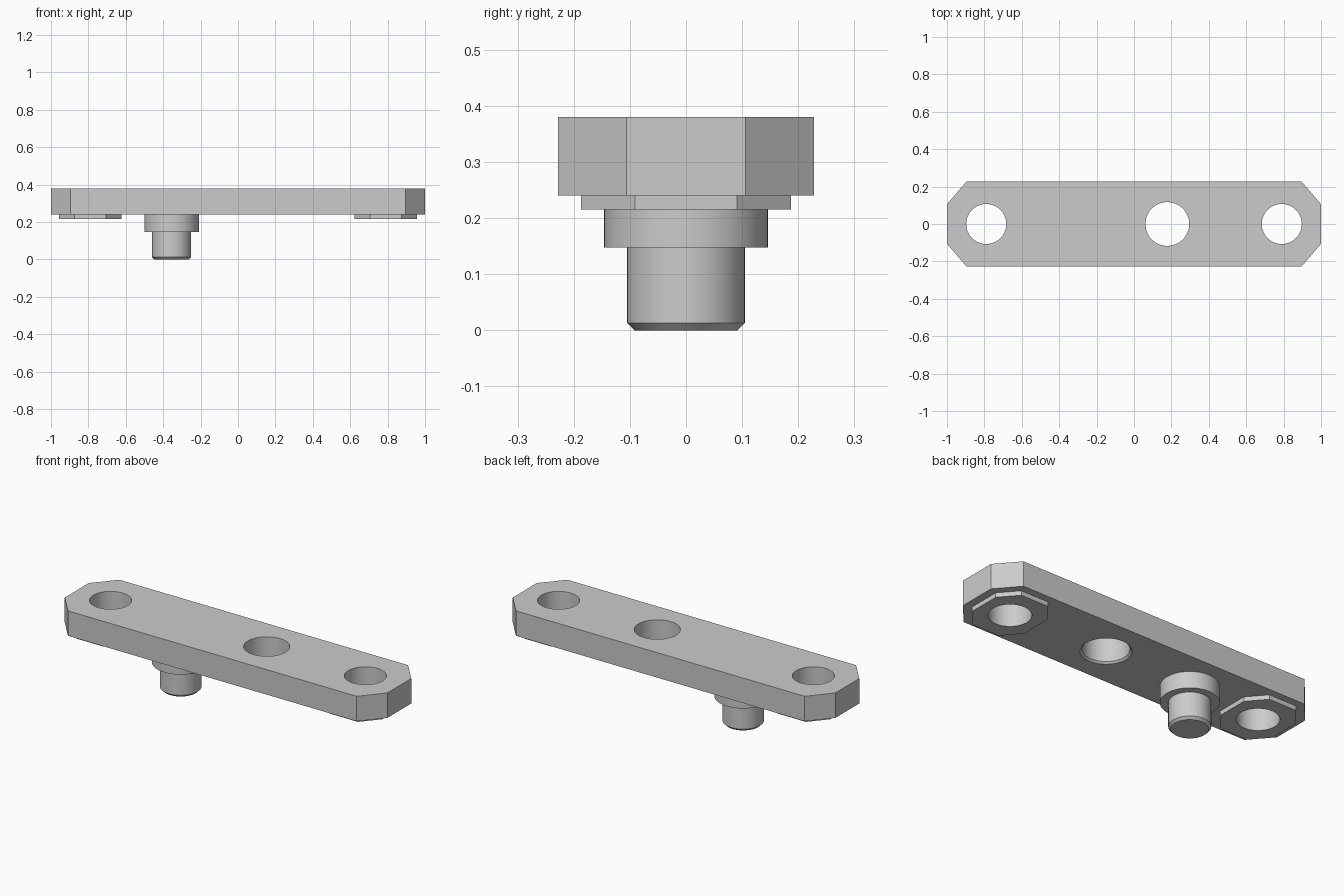
import bpy
import bmesh
import math

SEGMENTS = 64
PLATE_BOTTOM, PLATE_TOP = 0.24, 0.38
PAD_BOTTOM = 0.215
HOLE_X, HOLE_R = 0.79, 0.107

cube = bpy.data.objects.get("Cube")
if cube:
    bpy.data.objects.remove(cube, do_unlink=True)

steel = bpy.data.materials.new("plain_grey")
steel.use_nodes = True
grey = (0.6, 0.6, 0.6, 1)
steel.diffuse_color = grey
steel.node_tree.nodes["Principled BSDF"].inputs["Base Color"].default_value = grey


def make_object(name, bm, x=0):
    bmesh.ops.recalc_face_normals(bm, faces=bm.faces)
    mesh = bpy.data.meshes.new(name)
    bm.to_mesh(mesh)
    bm.free()
    mesh.materials.append(steel)
    obj = bpy.data.objects.new(name, mesh)
    obj.location.x = x
    bpy.context.collection.objects.link(obj)
    return obj


def octagon_slab(name, x, half_x, half_y, flat_x, flat_y, bottom, top):
    """Rectangle with four clipped corners, extruded upward."""
    quarter = [(half_x, flat_y), (flat_x, half_y)]
    outline = quarter + [(-px, py) for px, py in reversed(quarter)]
    outline += [(-px, -py) for px, py in outline]
    bm = bmesh.new()
    face = bm.faces.new([bm.verts.new((px, py, bottom)) for px, py in outline])
    side = bmesh.ops.extrude_face_region(bm, geom=[face])
    verts = [v for v in side["geom"] if isinstance(v, bmesh.types.BMVert)]
    bmesh.ops.translate(bm, verts=verts, vec=(0, 0, top - bottom))
    return make_object(name, bm, x)


def turned(name, x, profile):
    """Solid of revolution from (radius, z) points, capped at both ends."""
    bm = bmesh.new()
    rings = []
    for r, z in profile:
        angles = [2 * math.pi * i / SEGMENTS for i in range(SEGMENTS)]
        rings.append([bm.verts.new((r * math.cos(a), r * math.sin(a), z)) for a in angles])
    for low, high in zip(rings, rings[1:]):
        for i in range(SEGMENTS):
            j = (i + 1) % SEGMENTS
            bm.faces.new((low[i], low[j], high[j], high[i]))
    bm.faces.new(rings[0][::-1])
    bm.faces.new(rings[-1])
    return make_object(name, bm, x)


def activate(obj):
    bpy.ops.object.select_all(action="DESELECT")
    obj.select_set(True)
    bpy.context.view_layer.objects.active = obj


def drill(obj, x, profile):
    """Cut a turned shape out of the object."""
    cutter = turned("hole_cutter", x, profile)
    cutter.hide_render = True
    activate(obj)
    cut = obj.modifiers.new("hole", "BOOLEAN")
    cut.operation = "DIFFERENCE"
    cut.solver = "EXACT"
    cut.object = cutter
    bpy.ops.object.modifier_apply(modifier=cut.name)
    bpy.data.objects.remove(cutter, do_unlink=True)


# Main bar with clipped corners
plate = octagon_slab("plate", 0, 1, 0.228, 0.895, 0.106, PLATE_BOTTOM, PLATE_TOP)
parts = [plate]
straight = [(HOLE_R, 0.1), (HOLE_R, 0.5)]

# End holes, with a raised pad under each
for side, name in ((1, "left_pad"), (-1, "right_pad")):
    pad = octagon_slab(name, side * HOLE_X, 0.167, 0.187, 0.084, 0.091,
                       PAD_BOTTOM, PLATE_BOTTOM)
    drill(pad, side * HOLE_X, straight)
    drill(plate, side * HOLE_X, straight)
    parts.append(pad)

# Middle hole, countersunk from below
drill(plate, 0.178, [(0.142, 0.225), (0.117, 0.25), (0.117, 0.5)])

# Shouldered pin with a chamfered tip
parts.append(turned("pin", -0.355, [
    (0.092, 0), (0.105, 0.013), (0.105, 0.148),
    (0.146, 0.148), (0.146, PLATE_BOTTOM)]))

for part in parts:
    activate(part)
    bpy.ops.object.shade_smooth_by_angle(angle=math.radians(30))
